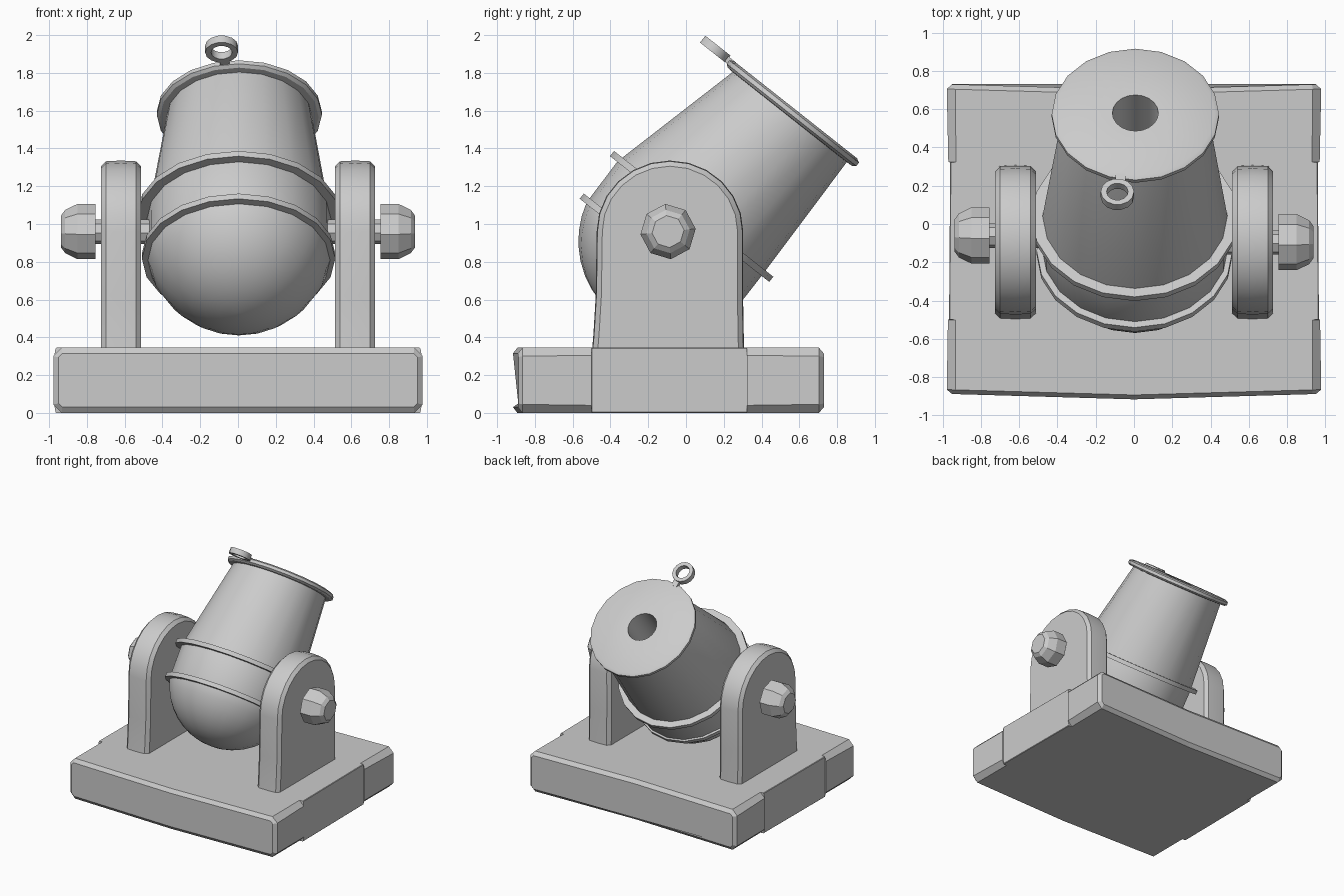
import bpy, bmesh, math
from mathutils import Vector as V

if "Cube" in bpy.data.objects:
    bpy.data.objects.remove(bpy.data.objects["Cube"])

T = math.radians(38.3)
D = V((0, math.sin(T), math.cos(T)))      # direction normal to the muzzle face
S = V((0, math.cos(T), -math.sin(T)))     # direction down the muzzle face
X = V((1, 0, 0))


def ring(c, r, n=20, u=X, v=S, turn=0.0):
    return [V(c) + u * (r * math.cos(a)) + v * (r * math.sin(a))
            for a in (2 * math.pi * i / n + turn for i in range(n))]


def loft(name, rings, wrap=False, smooth=True):
    """Skin consecutive rings of equal point count; cap the ends or wrap round."""
    bm = bmesh.new()
    rows = [[bm.verts.new(p) for p in r] for r in rings]
    n = len(rows[0])
    pairs = list(zip(rows, rows[1:])) + ([(rows[-1], rows[0])] if wrap else [])
    for a, b in pairs:
        for i in range(n):
            j = (i + 1) % n
            bm.faces.new((a[i], a[j], b[j], b[i]))
    if not wrap:
        bm.faces.new(rows[0])
        bm.faces.new(rows[-1])
    bmesh.ops.recalc_face_normals(bm, faces=bm.faces)
    me = bpy.data.meshes.new(name)
    bm.to_mesh(me)
    bm.free()
    ob = bpy.data.objects.new(name, me)
    bpy.context.collection.objects.link(ob)
    if smooth:
        bpy.ops.object.select_all(action='DESELECT')
        ob.select_set(True)
        bpy.context.view_layer.objects.active = ob
        bpy.ops.object.shade_smooth_by_angle(angle=math.radians(30))
    return ob


def band(name, c, inner, outer, width, n=20):
    c, h = V(c), D * (width / 2)
    return loft(name, [ring(c - h, inner, n), ring(c - h, outer, n),
                       ring(c + h, outer, n), ring(c + h, inner, n)], wrap=True)


# barrel: round breech, tapered tube, muzzle lip and bore
ball = V((0.005, -0.07, 0.91))
rows = []
for k in range(9):
    a = math.radians(3 + k * 73 / 8)
    rows.append(ring(ball - D * (0.5 * math.cos(a)), 0.5 * math.sin(a)))
rows.append(ring((0.005, 0.02, 1.03), 0.487))
muzzle = V((0.007, 0.58, 1.605))
for back, r in ((0.05, 0.385), (0.048, 0.42), (0.035, 0.437), (0.012, 0.437),
                (0, 0.415), (0, 0.12), (0.6, 0.12)):
    rows.append(ring(muzzle - D * back, r))
loft("barrel", rows)

# raised bands round the breech
band("rear_band", (0.003, -0.15, 0.83), 0.46, 0.512, 0.035)
band("front_band", (0.003, 0.03, 1.04), 0.46, 0.537, 0.035)

# loop on the muzzle lip with its small neck
loop = V((-0.087, 0.155, 1.926))
band("lip_loop", loop, 0.056, 0.087, 0.046, 14)
neck = V((-0.07, 0.237, 1.862))
loft("loop_neck", [ring(neck - D * 0.02, 0.036, 4, turn=math.pi / 4),
                   ring(neck + D * 0.012, 0.036, 4, turn=math.pi / 4)], smooth=False)


# base slab: chamfered cross-sections along y, bowed towards the front
def slab(y, w, c, z0=0.0, z1=0.345):
    pts = [(-w + c, z0), (0, z0), (w - c, z0), (w, z0 + c), (w, z1 - c),
           (w - c, z1), (0, z1), (-w + c, z1), (-w, z1 - c), (-w, z0 + c)]
    return [V((x, y - 0.028 * (1 - abs(x) / w), z)) for x, z in pts]


loft("base", [slab(-0.888, 0.95, 0.02, 0.03, 0.315), slab(-0.865, 0.978, 0.045),
              slab(-0.5, 0.972, 0.04), slab(-0.498, 0.966, 0.004),
              slab(0.322, 0.96, 0.004), slab(0.324, 0.97, 0.04),
              slab(0.705, 0.978, 0.045), slab(0.73, 0.95, 0.02, 0.03, 0.315)],
     smooth=False)


# side cheeks: arched outline, edges eased
def outline(x, inset):
    pts = [(-0.5 + inset, 0.3), (0.308 - inset, 0.3), (0.302 - inset, 0.62)]
    for k in range(13):
        a = math.pi * k / 12
        pts.append((-0.085 + (0.388 - inset) * math.cos(a),
                    0.96 + (0.376 - inset) * math.sin(a)))
    pts += [(-0.478 + inset, 0.62), (-0.49 + inset, 0.42)]
    return [V((x, y, z)) for y, z in pts]


for side, s, ky in (("right", 1, -0.095), ("left", -1, -0.06)):
    loft(side + "_cheek", [outline(s * x, i) for x, i in
                           ((0.513, 0.03), (0.54, 0.004), (0.62, 0), (0.7, 0.004), (0.725, 0.03))])
    # trunnion pin and faceted knob
    loft(side + "_trunnion", [
        ring((s * x, ky, 0.96), r, 8, V((0, 1, 0)), V((0, 0, 1)), 0.1)
        for x, r in ((0.45, 0.065), (0.755, 0.065), (0.755, 0.147),
                     (0.85, 0.147), (0.915, 0.115), (0.937, 0.085))], smooth=False)
